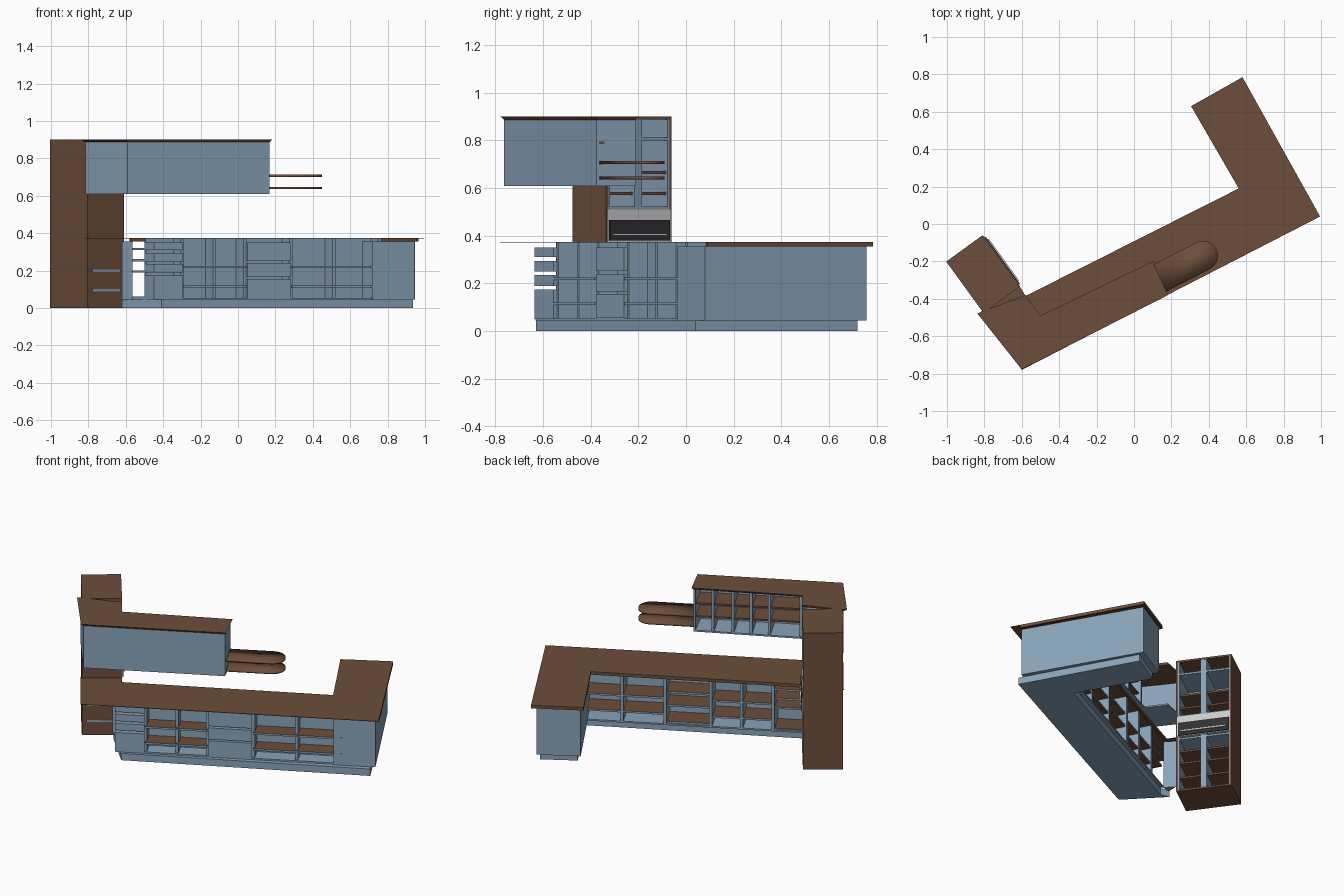
import bpy, bmesh, math

if "Cube" in bpy.data.objects:
    bpy.data.objects.remove(bpy.data.objects["Cube"])

def material(name, col):
    m = bpy.data.materials.new(name)
    m.diffuse_color = (*col, 1)
    m.use_nodes = True
    m.node_tree.nodes["Principled BSDF"].inputs["Base Color"].default_value = m.diffuse_color
    return m

BROWN = material("walnut_brown", (0.155, 0.076, 0.043))
BLUE = material("blue_grey", (0.25, 0.365, 0.48))
STEEL = material("light_grey", (0.60, 0.60, 0.60))
DARK = material("dark_glass", (0.03, 0.03, 0.033))

def prism(name, pts, z0, z1, mat, cap=None, top=None):
    """Extrude a plan outline; cap colours top and bottom, top gives a flared upper outline."""
    top = top or pts
    area = sum(p[0] * q[1] - q[0] * p[1] for p, q in zip(pts, pts[1:] + pts[:1]))
    if area < 0:
        pts, top = pts[::-1], top[::-1]
    bm = bmesh.new()
    lo = [bm.verts.new((*p, z0)) for p in pts]
    hi = [bm.verts.new((*p, z1)) for p in top]
    caps = [bm.faces.new(lo[::-1]), bm.faces.new(hi)]
    n = len(pts)
    for i in range(n):
        bm.faces.new((lo[i], lo[(i + 1) % n], hi[(i + 1) % n], hi[i]))
    if cap:
        for f in caps:
            f.material_index = 1
    return finish(name, bm, [mat, cap] if cap else [mat])

def finish(name, bm, mats):
    me = bpy.data.meshes.new(name)
    bm.to_mesh(me)
    bm.free()
    for m in mats:
        me.materials.append(m)
    ob = bpy.data.objects.new(name, me)
    bpy.context.collection.objects.link(ob)
    return ob

def P(t, c):
    """Main run frame: t along the run, c towards the outer side."""
    return (0.8894 * t + 0.4571 * c, 0.4571 * t - 0.8894 * c)

def Q(a, b):
    """Tall unit frame: a along its open front, b out of the front."""
    return (-0.61 - 0.588 * a + 0.809 * b, -0.335 + 0.809 * a + 0.588 * b)

def box(name, fr, a0, a1, b0, b1, z0, z1, mat, cap=None):
    return prism(name, [fr(a0, b0), fr(a1, b0), fr(a1, b1), fr(a0, b1)], z0, z1, mat, cap)

def wall(name, p, q, th, z0, z1, mat):
    """Thin upright panel from p to q, thickened to the left of the direction."""
    d = math.dist(p, q)
    nx, ny = -(q[1] - p[1]) / d * th, (q[0] - p[0]) / d * th
    return prism(name, [p, q, (q[0] + nx, q[1] + ny), (p[0] + nx, p[1] + ny)], z0, z1, mat)

# --- countertop: thin sheet with an edge strip on the inner, end and arm sides
counter = [(-0.6, -0.78), (0.995, 0.04), (0.58, 0.785), (0.305, 0.63),
           (0.56, 0.19), (-0.58, -0.385), (-0.61, -0.335), (-0.82, -0.47)]
prism("countertop", counter, 0.372, 0.375, BROWN)
chain = [(0.966, 0.092), (0.58, 0.785), (0.305, 0.63), (0.56, 0.19), (-0.58, -0.385)]
for p, q in zip(chain, chain[1:]):
    wall("countertop_edge", p, q, 0.012, 0.355, 0.373, BROWN)

# --- plinth and closed arm cabinet
prism("plinth", [(0.935, 0.04), (-0.41, -0.63), (-0.62, -0.41), P(-0.69, 0.12),
                 (0.615, 0.17), (0.365, 0.605), (0.56, 0.72)], 0, 0.045, BLUE)
prism("arm_cabinet", [(0.945, 0.08), (0.56, 0.757), (0.33, 0.625), (0.59, 0.18), (0.72, -0.035)],
      0.045, 0.356, BLUE)
prism("corner_filler", [(-0.615, -0.345), (-0.565, -0.40), (-0.62, -0.42)], 0.04, 0.355, BLUE)

# --- main base run: open on both sides with a middle panel
box("base_floor", P, -0.69, 0.7, 0.10, 0.355, 0.045, 0.055, BLUE)
box("base_middle_panel", P, -0.69, 0.7, 0.25, 0.258, 0.055, 0.372, BLUE)
cuts = [-0.51, -0.32, -0.135, 0.14, 0.40, 0.675]
for t in cuts:
    box("base_divider", P, t - 0.009, t + 0.009, 0.10, 0.345, 0.055, 0.372, BLUE)
for a, b in ((0, 2), (3, 5)):
    for z in (0.115, 0.22):
        box("base_shelf", P, cuts[a], cuts[b], 0.105, 0.362, z - 0.006, z + 0.006, BLUE, BROWN)

# --- drawer stacks
for t0, t1, levels in ((-0.69, -0.515, ((0.05, 0.175), (0.19, 0.235), (0.25, 0.295), (0.31, 0.35))),
                       (-0.128, 0.133, ((0.055, 0.155), (0.165, 0.24), (0.252, 0.35)))):
    for z0, z1 in levels:
        box("drawer_outer", P, t0, t1, 0.25, 0.36, z0, z1, BLUE)
        box("drawer_board", P, t0, t1, 0.11, 0.25, z0, z0 + 0.012, BLUE, BROWN)

# --- L-shaped wall cabinet
body = [(-0.815, -0.475), (-0.592, -0.763), (0.168, -0.375), (0.095, -0.212), (-0.5, -0.5), (-0.585, -0.385)]
roof = [(-0.838, -0.478), (-0.6, -0.778), (0.182, -0.38), (0.1, -0.2), (-0.5, -0.49), (-0.58, -0.38)]
prism("wall_cabinet_floor", body, 0.61, 0.62, BLUE)
prism("wall_cabinet_roof", body, 0.887, 0.9, BROWN, top=roof)
for p, q in zip(body[:3], body[1:4]):
    wall("wall_cabinet_panel", p, q, 0.012, 0.612, 0.888, BLUE)
edges = [-0.02, -0.13, -0.25, -0.36, -0.47, -0.66]
for t in edges[1:]:
    box("wall_cabinet_divider", P, t - 0.008, t + 0.008, 0.23, 0.40, 0.62, 0.888, BLUE)
for z in (0.705, 0.79):
    box("wall_cabinet_shelf", P, edges[-1], edges[0], 0.245, 0.40, z - 0.005, z + 0.005, BROWN)

# --- rounded end shelves, softly shaded
for z in (0.642, 0.707):
    pts = [P(-0.015, 0.24), P(-0.015, 0.40)]
    pts += [P(0.25 + 0.08 * math.cos(a), 0.32 + 0.08 * math.sin(a))
            for a in [math.pi / 2 - math.pi * i / 16 for i in range(17)]]
    ob = prism("rounded_shelf", pts, z - 0.006, z + 0.006, BROWN)
    ob.data.shade_smooth()

# --- tall unit
L, D = 0.34, 0.24
box("tall_back", Q, 0, L, -D, -D + 0.012, 0, 0.9, BROWN)
box("tall_back_lining", Q, 0.012, L - 0.012, -D + 0.012, -D + 0.02, 0.01, 0.888, BLUE)
for a in (0, L - 0.012):
    box("tall_side", Q, a, a + 0.012, -D, 0, 0, 0.9, BROWN)
for z in (0, 0.888):
    box("tall_cap", Q, 0, L, -D, 0, z, z + 0.012, BROWN)
for z0, z1 in ((0.012, 0.375), (0.51, 0.888)):
    box("tall_stile", Q, 0.148, 0.187, -D + 0.02, -0.002, z0, z1, BLUE)
    for a in (0.012, L - 0.02):
        box("tall_lining", Q, a, a + 0.008, -D + 0.02, -0.001, z0, z1, BLUE)
for z in (0.355, 0.51, 0.80):
    box("tall_rail", Q, 0.012, L - 0.012, -D + 0.02, -0.002, z, z + 0.012, BLUE)
for z in (0.1, 0.2, 0.28, 0.578, 0.665):
    box("tall_shelf", Q, 0.02, L - 0.02, -D + 0.02, -0.015, z - 0.006, z + 0.006, BROWN)
for z in (0.095, 0.2):
    box("side_strip", Q, -0.004, 0, -0.21, -0.03, z - 0.006, z + 0.006, BLUE)

# --- built-in oven
box("oven_body", Q, 0.004, L - 0.008, -0.2, 0.003, 0.375, 0.511, STEEL)
box("oven_door", Q, 0.012, L - 0.016, 0.003, 0.009, 0.38, 0.467, DARK)
box("oven_handle", Q, 0.03, L - 0.035, 0.009, 0.016, 0.402, 0.41, STEEL)
